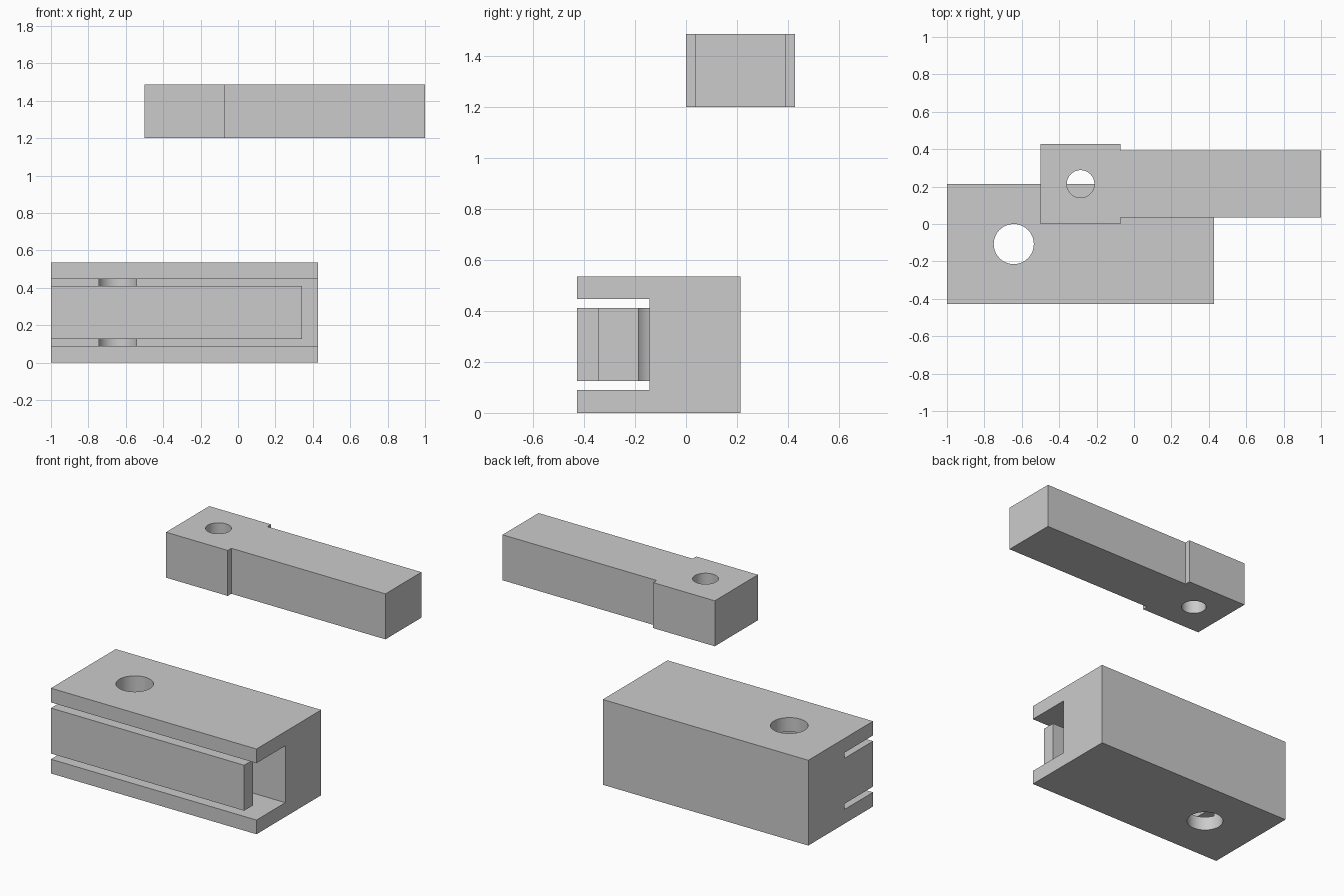
import bpy
import bmesh
import math

if "Cube" in bpy.data.objects:
    bpy.data.objects.remove(bpy.data.objects["Cube"])

U = 1 / 14  # design module: the whole model is 28 modules long


def prism(name, pts, z0, z1):
    """Extrude a counter-clockwise XY profile from z0 to z1."""
    bm = bmesh.new()
    face = bm.faces.new([bm.verts.new((x, y, z0)) for x, y in pts])
    top = bmesh.ops.extrude_face_region(bm, geom=[face])["geom"]
    bmesh.ops.translate(bm, vec=(0, 0, z1 - z0),
                        verts=[v for v in top if isinstance(v, bmesh.types.BMVert)])
    bmesh.ops.recalc_face_normals(bm, faces=bm.faces)
    mesh = bpy.data.meshes.new(name)
    bm.to_mesh(mesh)
    bm.free()
    obj = bpy.data.objects.new(name, mesh)
    bpy.context.collection.objects.link(obj)
    return obj


def rect(x0, x1, y0, y1):
    return [(x0, y0), (x1, y0), (x1, y1), (x0, y1)]


def circle(cx, cy, r, n=64):
    return [(cx + r * math.cos(2 * math.pi * i / n),
             cy + r * math.sin(2 * math.pi * i / n)) for i in range(n)]


def cut(obj, pts, z0, z1):
    """Subtract a prism from obj and discard the cutter."""
    cutter = prism("cutter", pts, z0, z1)
    cutter.hide_render = True
    mod = obj.modifiers.new("cut", "BOOLEAN")
    mod.operation, mod.solver, mod.object = "DIFFERENCE", "EXACT", cutter
    bpy.ops.object.select_all(action="DESELECT")
    obj.select_set(True)
    bpy.context.view_layer.objects.active = obj
    bpy.ops.object.modifier_apply(modifier=mod.name)
    bpy.data.objects.remove(cutter)


def finish(obj):
    bpy.ops.object.select_all(action="DESELECT")
    obj.select_set(True)
    bpy.context.view_layer.objects.active = obj
    bpy.ops.object.shade_smooth_by_angle(angle=math.radians(30))


# Housing block
left, right = -1, -1 + 20 * U
front, back = -6 * U, 3 * U
height = 7.5 * U
housing = prism("housing", rect(left, right, front, back), 0, height)

# Slots above and below the tongue
slot_back = front + 4 * U
z_low, z_high = 1.25 * U, height - 1.25 * U
for z0, z1 in ((z_low, 1.75 * U), (height - 1.75 * U, z_high)):
    cut(housing, rect(left - 0.1, right + 0.1, front - 0.1, slot_back), z0, z1)

# L-shaped pocket behind and beyond the tongue, leaving its root at the left
root, tip, inner = left + 4 * U, right - 1.2 * U, front + 1.2 * U
pocket = [(root, inner), (tip, inner), (tip, front - 0.1),
          (right + 0.1, front - 0.1), (right + 0.1, slot_back), (root, slot_back)]
cut(housing, pocket, z_low, z_high)

# Pivot hole through the housing
cut(housing, circle(left + 5 * U, front + 4.5 * U, 1.5 * U), -0.1, height + 0.1)
finish(housing)

# Sliding bar with a wider head
hx, sx = -0.5, -0.5 + 6 * U
outline = [(hx, 0), (sx, 0), (sx, U / 2), (1, U / 2),
           (1, 5.5 * U), (sx, 5.5 * U), (sx, 6 * U), (hx, 6 * U)]
bar = prism("bar", outline, 1.2, 1.2 + 4 * U)
cut(bar, circle(hx + 3 * U, 3 * U, 1.03 * U), 1.1, 1.6)
finish(bar)
